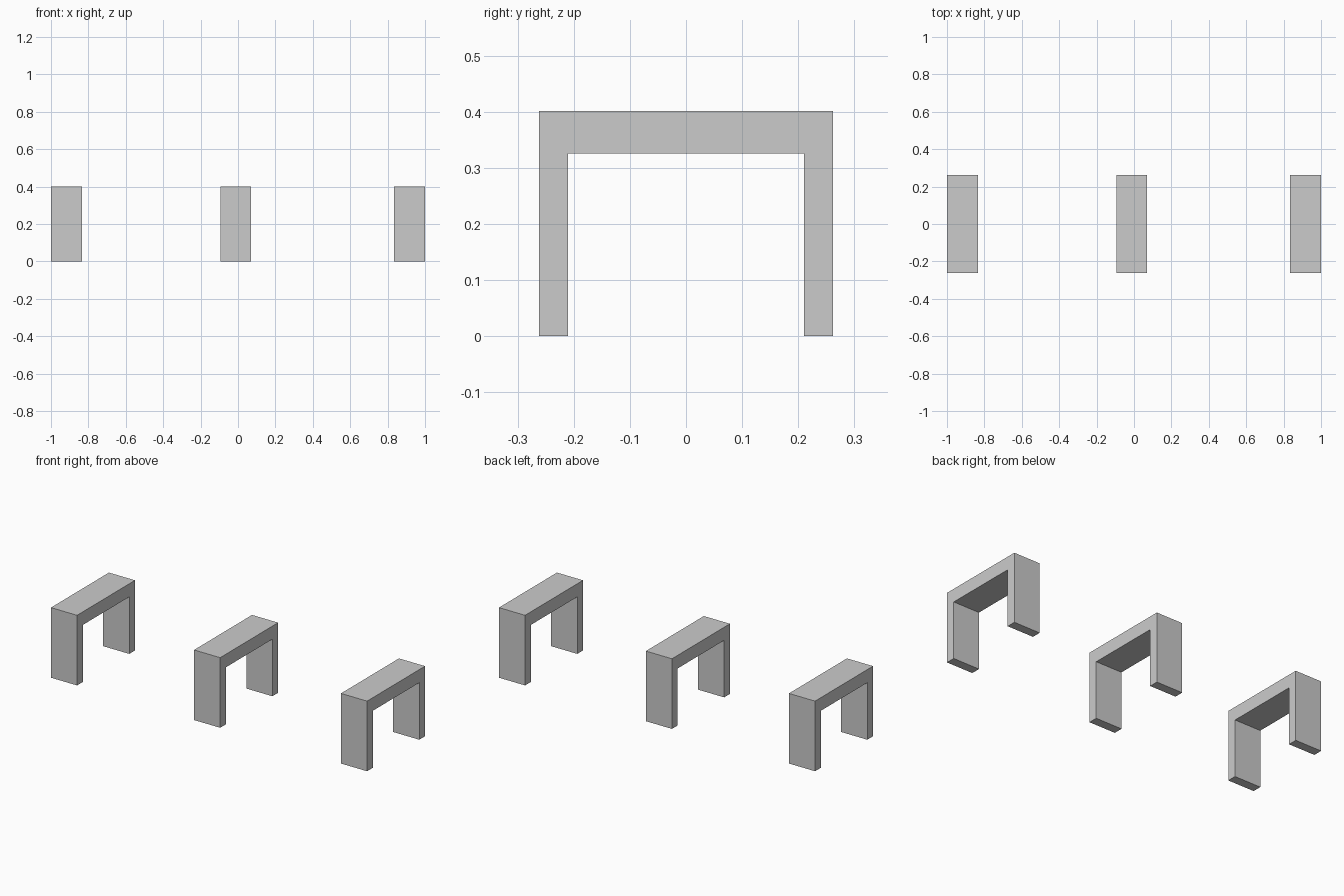
import bpy, bmesh

if "Cube" in bpy.data.objects:
    bpy.data.objects.remove(bpy.data.objects["Cube"])

WIDTH, HALF_Y, INNER_Y, TOP, UNDER = 0.165, 0.262, 0.21, 0.401, 0.326

# U-shaped side outline (y, z), shared by all supports
PROFILE = [(-HALF_Y, 0), (-INNER_Y, 0), (-INNER_Y, UNDER), (INNER_Y, UNDER),
           (INNER_Y, 0), (HALF_Y, 0), (HALF_Y, TOP), (-HALF_Y, TOP)]


def arch_support(name, x):
    bm = bmesh.new()
    face = bm.faces.new([bm.verts.new((-WIDTH / 2, y, z)) for y, z in PROFILE])
    result = bmesh.ops.extrude_face_region(bm, geom=[face], use_keep_orig=True)
    moved = [v for v in result["geom"] if isinstance(v, bmesh.types.BMVert)]
    bmesh.ops.translate(bm, verts=moved, vec=(WIDTH, 0, 0))
    bmesh.ops.recalc_face_normals(bm, faces=bm.faces)
    mesh = bpy.data.meshes.new(name)
    bm.to_mesh(mesh)
    bm.free()
    obj = bpy.data.objects.new(name, mesh)
    obj.location.x = x
    bpy.context.collection.objects.link(obj)


# Three separate arches in a row; the middle one sits slightly left of centre
arch_support("left_arch", -1 + WIDTH / 2)
arch_support("middle_arch", -0.012)
arch_support("right_arch", 1 - WIDTH / 2)
